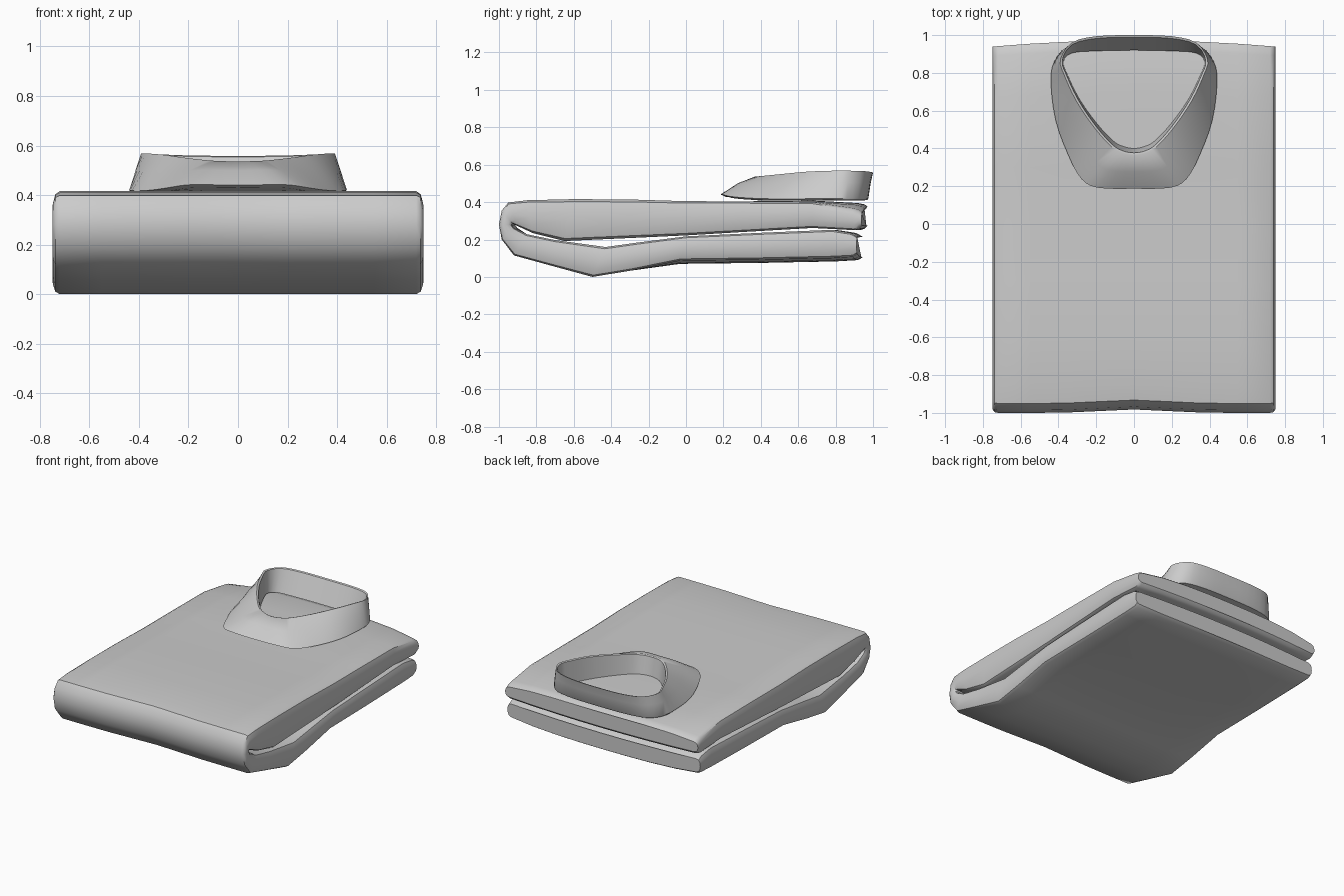
import bpy, bmesh
from mathutils import Vector

if "Cube" in bpy.data.objects:
    bpy.data.objects.remove(bpy.data.objects["Cube"])


def loft(name, rings, closed, angle):
    """Skin a list of equal-length point rings into one smooth-shaded object."""
    bm = bmesh.new()
    rows = [[bm.verts.new(p) for p in ring] for ring in rings]
    n = len(rows[0])
    pairs = list(zip(rows, rows[1:] + rows[:1])) if closed else list(zip(rows, rows[1:]))
    for a, b in pairs:
        for i in range(n):
            j = (i + 1) % n
            bm.faces.new((a[i], a[j], b[j], b[i]))
    if not closed:
        bm.faces.new(rows[0])
        bm.faces.new(rows[-1])
    bmesh.ops.recalc_face_normals(bm, faces=bm.faces)
    mesh = bpy.data.meshes.new(name)
    bm.to_mesh(mesh)
    bm.free()
    obj = bpy.data.objects.new(name, mesh)
    bpy.context.collection.objects.link(obj)
    bpy.ops.object.select_all(action='DESELECT')
    obj.select_set(True)
    bpy.context.view_layer.objects.active = obj
    bpy.ops.object.shade_smooth_by_angle(angle=angle)
    return obj


def smooth_loop(pts, steps=3):
    """Closed Catmull-Rom curve through the points."""
    out, n = [], len(pts)
    for i in range(n):
        a, b, c, d = (pts[(i + k) % n] for k in (-1, 0, 1, 2))
        for s in range(steps):
            t = s / steps
            out.append(0.5 * (2 * b + (c - a) * t + (2 * a - 5 * b + 4 * c - d) * t * t
                              + (3 * b - a - 3 * c + d) * t ** 3))
    return out


def mirrored(half):
    """Half outline (back centre to front centre) to a full loop."""
    pts = [Vector(p) for p in half]
    return pts + [Vector((-p.x, p.y, p.z)) for p in pts[-2:0:-1]]


# Folded body: outer (y, z) and inner (y, z) of the cloth along the fold
stations = [
    (.972, .375, .972, .275), (.955, .388, .955, .258), (.92, .395, .93, .25),
    (.68, .408, .68, .262), (.3, .404, .3, .24), (0, .405, 0, .222),
    (-.3, .414, -.3, .208), (-.6, .416, -.65, .192), (-.85, .41, -.82, .235),
    (-.95, .398, -.90, .272), (-.985, .355, -.928, .286), (-1, .28, -.932, .278),
    (-.985, .2, -.92, .262), (-.92, .115, -.85, .228), (-.72, .06, -.7, .197),
    (-.5, .0, -.43, .16), (-.3, .033, -.25, .185), (-.03, .07, 0, .217),
    (.4, .075, .4, .236), (.8, .083, .8, .252), (.92, .09, .91, .235),
    (.945, .105, .945, .215)]
xs = [-.72, -.55, -.36, -.18, 0, .18, .36, .55, .72]
section = ([(x, 0) for x in xs] + [(.738, .06), (.748, .25), (.75, .5), (.748, .75), (.738, .94)]
           + [(x, 1) for x in reversed(xs)]
           + [(-.738, .94), (-.748, .75), (-.75, .5), (-.748, .25), (-.738, .06)])


def body_ring(station):
    yo, zo, yi, zi = station
    ring = []
    for x, t in section:
        y, z = yo + (yi - yo) * t, zo + (zi - zo) * t
        u = abs(x) / .75
        back = max(0, min(1, (y - .6) / .35))
        y -= .033 * back * u * u                      # bowed shoulder edge
        if y < -.9:
            y += .018 * max(0, 1 - abs(x) / .4)       # dip in the front fold
        if zo > .3:
            z -= .035 * back * u ** 4 * (1 - t)       # drooping shoulders
        elif y > -.1:
            z += .02 * u ** 4 * (1 - t)
        ring.append((x, y, z))
    return ring


loft("folded_shirt_body", [body_ring(s) for s in stations], False, 0.7)

# Collar: top rim, outer hem and inner stand, back centre to front centre
rim = [(0, 1.0, .558), (.2, .994, .56), (.33, .96, .565), (.39, .87, .568), (.37, .79, .568),
       (.305, .65, .563), (.21, .51, .55), (.12, .41, .54), (.06, .375, .537), (0, .365, .535)]
hem = [(0, .975, .42), (.2, .97, .42), (.35, .94, .42), (.422, .86, .42), (.44, .75, .42),
       (.415, .55, .417), (.35, .37, .42), (.28, .24, .43), (.19, .192, .442), (0, .187, .44)]
stand = [(0, .92, .408), (.2, .916, .408), (.33, .905, .408), (.373, .86, .408), (.352, .79, .408),
         (.288, .66, .408), (.195, .53, .408), (.11, .44, .408), (.055, .41, .408), (0, .40, .408)]
loops = [smooth_loop(mirrored(h)) for h in (rim, hem, stand)]


def collar_ring(top, low, inner):
    side = Vector((inner.x - top.x, inner.y - top.y, 0))
    side = side.normalized() * .012 if side.length > 1e-4 else Vector((0, 0, 0))
    mid = top.lerp(low, .5) + Vector((0, 0, .012))
    under = low.lerp(inner, .12) - Vector((0, 0, .008))
    return [top, mid, low, under, inner, top + side - Vector((0, 0, .004))]


loft("collar", [collar_ring(*p) for p in zip(*loops)], True, 0.7)
